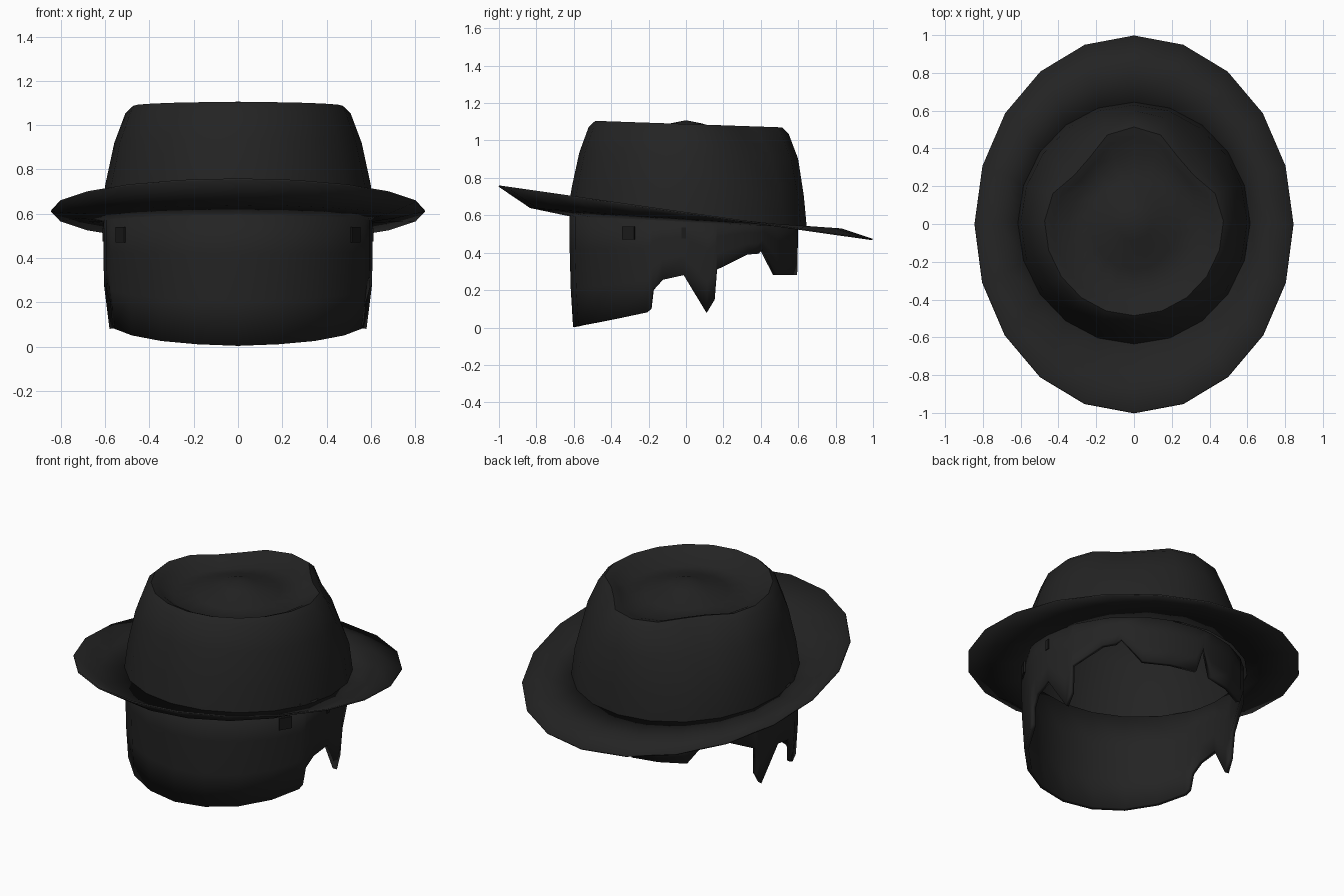
import bpy, bmesh, math
from mathutils import Vector

cube = bpy.data.objects.get("Cube")
if cube:
    bpy.data.objects.remove(cube, do_unlink=True)


def material(name, value):
    m = bpy.data.materials.new(name)
    m.use_nodes = True
    col = (value, value, value, 1)
    m.diffuse_color = col
    m.node_tree.nodes["Principled BSDF"].inputs["Base Color"].default_value = col
    return m


charcoal = material("charcoal", 0.017)
dark = material("dark charcoal", 0.011)
SEG = 20


def finish(bm, name, mat, thickness=0, angle=50):
    bmesh.ops.recalc_face_normals(bm, faces=bm.faces)
    mesh = bpy.data.meshes.new(name)
    bm.to_mesh(mesh)
    bm.free()
    mesh.materials.append(mat)
    obj = bpy.data.objects.new(name, mesh)
    bpy.context.collection.objects.link(obj)
    bpy.ops.object.select_all(action="DESELECT")
    obj.select_set(True)
    bpy.context.view_layer.objects.active = obj
    bpy.ops.object.shade_smooth_by_angle(angle=math.radians(angle))
    if thickness:
        mod = obj.modifiers.new("thickness", "SOLIDIFY")
        mod.thickness = thickness
        mod.offset = -1
    return obj


def bridge(bm, a, b):
    n = len(a)
    for i in range(n):
        j = (i + 1) % n
        bm.faces.new((a[i], a[j], b[j], b[i]))


def oval_ring(bm, rx, ry, cy, z, slope, dent=0):
    """Oval ring tilted along y, pinched inward on both sides of the +y end."""
    ring = []
    for i in range(SEG):
        a = 2 * math.pi * i / SEG
        off = math.degrees(min(a, 2 * math.pi - a)) - 46
        k = 1 - dent * math.exp(-(off / 22) ** 2)
        x, y = rx * k * math.sin(a), cy + ry * k * math.cos(a)
        ring.append(bm.verts.new((x, y, z + slope * y)))
    return ring


# Brim, swept up at the front and dipped at the back
bm = bmesh.new()
rings = [oval_ring(bm, *p) for p in (
    (0.605, 0.63, 0.005, 0.572, -0.05),
    (0.71, 0.83, 0, 0.588, -0.07),
    (0.843, 0.998, 0, 0.617, -0.143))]
for a, b in zip(rings, rings[1:]):
    bridge(bm, a, b)
finish(bm, "brim", charcoal, 0.008)

# Crown with pinched sides, a sunken ring on top and a low central dome
bm = bmesh.new()
rings = [oval_ring(bm, *p) for p in (
    (0.615, 0.64, 0.005, 0.575, -0.05),
    (0.60, 0.62, 0.01, 0.73, -0.04, 0.01),
    (0.56, 0.585, 0.015, 0.92, -0.03, 0.09),
    (0.51, 0.535, 0.015, 1.055, -0.035, 0.17),
    (0.475, 0.50, 0.015, 1.088, -0.035, 0.20),
    (0.43, 0.45, 0.01, 1.07, -0.03, 0.20),
    (0.35, 0.37, 0, 1.025, 0, 0.12),
    (0.23, 0.24, 0, 1.04, 0),
    (0.09, 0.09, 0, 1.09, 0))]
for a, b in zip(rings, rings[1:]):
    bridge(bm, a, b)
tip = bm.verts.new((0, 0, 1.108))
for i in range(SEG):
    bm.faces.new((rings[-1][i], rings[-1][(i + 1) % SEG], tip))
finish(bm, "crown", charcoal)

# Hanging cloth: angle from the front centre, then height of the torn hem
HEM = [(0, .003), (18, .01), (36, .025), (54, .05), (70, .08), (72.5, .1),
       (74, .2), (79, .255), (90, .28), (102, .08), (106, .15),
       (107, .31), (124, .39), (131, .395), (134, .42), (145, .28),
       (160, .28), (175, .28), (180, .45)]
hem = HEM + [(360 - a, z) for a, z in reversed(HEM[1:-1])]


def shell(deg, z):
    a = math.radians(deg)
    r = 1 - 0.1 * max(0, 0.3 - z)
    return Vector((0.607 * r * math.sin(a), -0.012 - 0.61 * r * math.cos(a), z))


bm = bmesh.new()
columns = []
for deg, low in hem:
    top = 0.585 + 0.035 * math.cos(math.radians(deg))
    heights = [low + (top - low) * k for k in (0, 0.33, 0.67, 1)]
    columns.append([bm.verts.new(shell(deg, z)) for z in heights])
for c, d in zip(columns, columns[1:] + columns[:1]):
    for k in range(3):
        bm.faces.new((c[k], d[k], d[k + 1], c[k + 1]))
finish(bm, "hanging_cloth", charcoal, 0.025)


# Small tabs on the sides of the cloth
def tab(name, deg, width, height):
    p = shell(deg, 0.505)
    out = Vector((p.x, p.y, 0)).normalized()
    side = Vector((-out.y, out.x, 0))
    bm = bmesh.new()
    bmesh.ops.create_cube(bm, size=1)
    for v in bm.verts:
        c = v.co.copy()
        v.co = p + side * c.x * width + out * c.y * 0.009 + Vector((0, 0, c.z * height))
    finish(bm, name, dark, angle=30)


for label, sign in (("left", 1), ("right", -1)):
    tab(label + "_front_tab", sign * 61, 0.075, 0.07)
    tab(label + "_side_tab", sign * 90, 0.025, 0.06)
